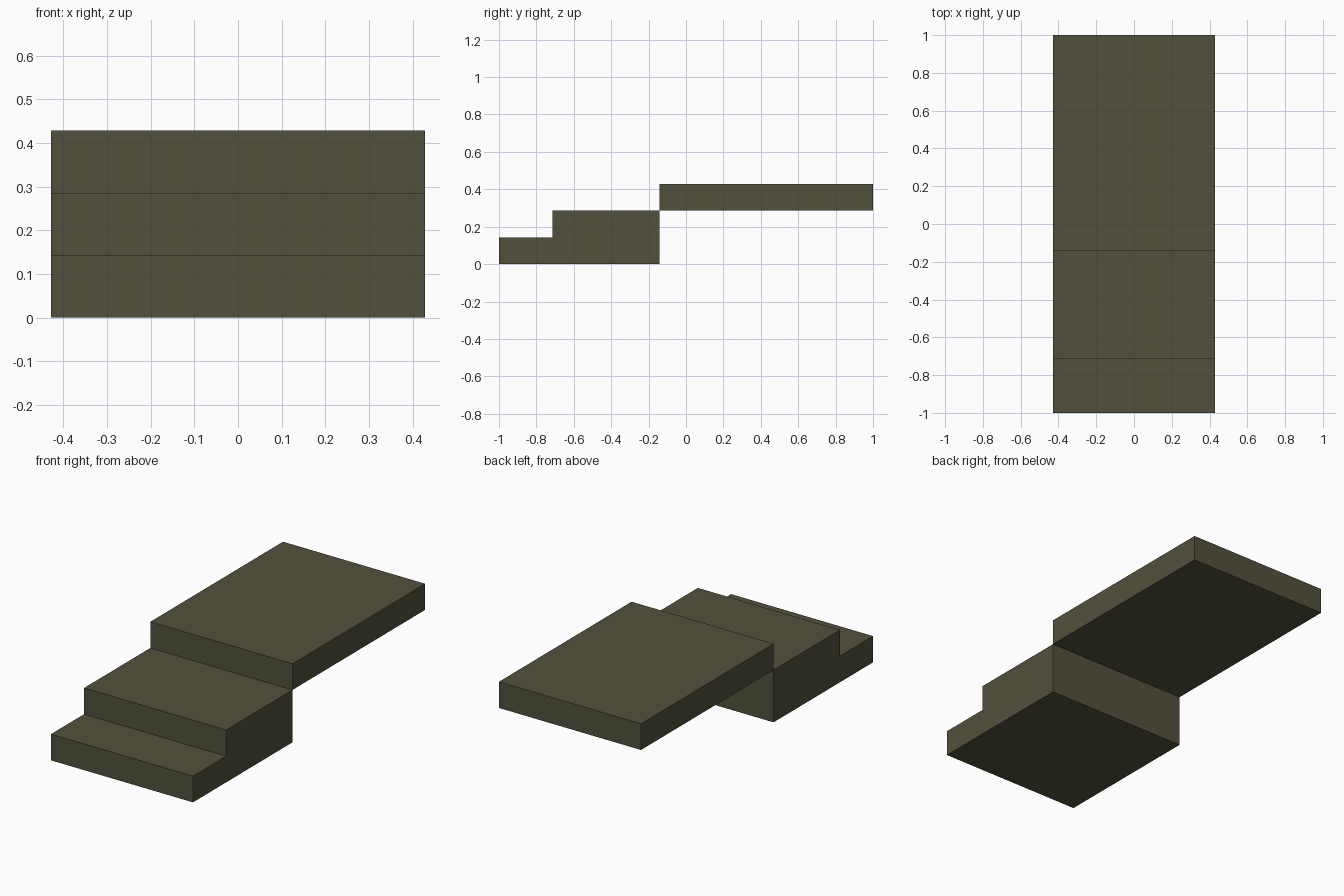
import bpy, bmesh

if "Cube" in bpy.data.objects:
    bpy.data.objects.remove(bpy.data.objects["Cube"])

U = 1 / 7          # one module: step height
HALF_W = 3 * U     # half width of the stairs

olive = bpy.data.materials.new("dark olive")
olive.diffuse_color = (0.085, 0.082, 0.047, 1)
olive.use_nodes = True
olive.node_tree.nodes["Principled BSDF"].inputs["Base Color"].default_value = olive.diffuse_color


def extrude_profile(name, points):
    """Extrude a (y, z) side profile, given in modules, across the width."""
    bm = bmesh.new()
    face = bm.faces.new([bm.verts.new((-HALF_W, y * U, z * U)) for y, z in points])
    ext = bmesh.ops.extrude_face_region(bm, geom=[face])
    verts = [v for v in ext["geom"] if isinstance(v, bmesh.types.BMVert)]
    bmesh.ops.translate(bm, verts=verts, vec=(2 * HALF_W, 0, 0))
    bmesh.ops.recalc_face_normals(bm, faces=bm.faces)
    mesh = bpy.data.meshes.new(name)
    bm.to_mesh(mesh)
    bm.free()
    mesh.materials.append(olive)
    obj = bpy.data.objects.new(name, mesh)
    bpy.context.collection.objects.link(obj)
    return obj


# Two solid lower steps in one block
extrude_profile("lower_steps", [(-7, 0), (-1, 0), (-1, 2), (-5, 2), (-5, 1), (-7, 1)])

# Raised platform slab that overhangs behind the steps
extrude_profile("upper_platform", [(-1, 2), (7, 2), (7, 3), (-1, 3)])
